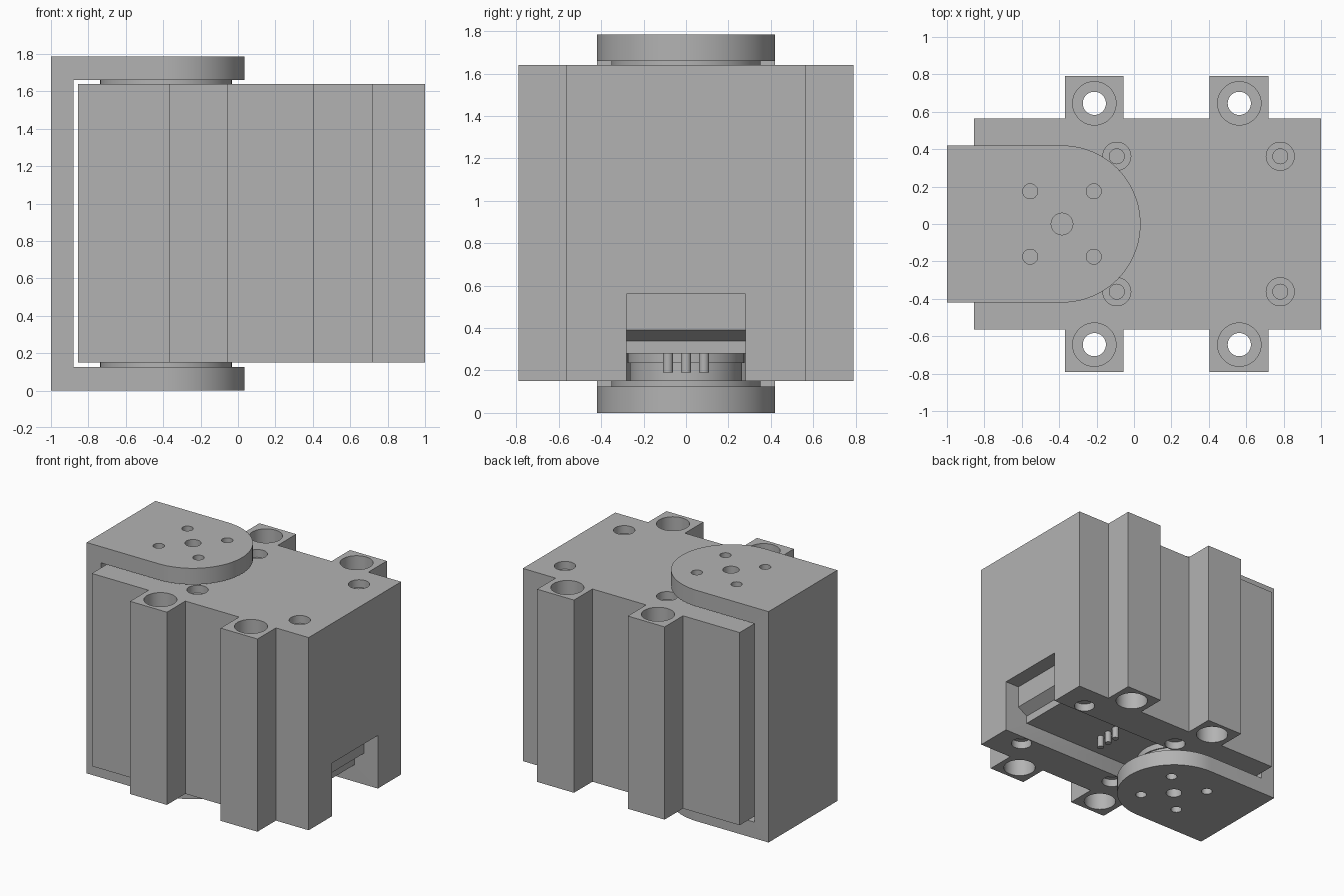
import bpy, bmesh, math
from mathutils import Matrix

cube = bpy.data.objects.get("Cube")
if cube:
    bpy.data.objects.remove(cube, do_unlink=True)

grey = bpy.data.materials.new("plain_grey")
grey.use_nodes = True
COLOUR = (0.45, 0.45, 0.45, 1)
grey.diffuse_color = COLOUR
grey.node_tree.nodes["Principled BSDF"].inputs["Base Color"].default_value = COLOUR

BOTTOM, TOP = 0.15, 1.64      # case height range
HEIGHT = 1.785                # bracket height
AXIS = -0.385                 # x of the output shaft


def finish(name, bm):
    bmesh.ops.recalc_face_normals(bm, faces=bm.faces)
    mesh = bpy.data.meshes.new(name)
    bm.to_mesh(mesh)
    bm.free()
    mesh.materials.append(grey)
    obj = bpy.data.objects.new(name, mesh)
    bpy.context.collection.objects.link(obj)
    return obj


def prism(name, outline, low, high, axis="z"):
    """Extrude an outline along z, or an x-z outline along y."""
    bm = bmesh.new()
    place = (lambda a, b: (a, b, low)) if axis == "z" else (lambda a, b: (a, low, b))
    face = bm.faces.new([bm.verts.new(place(a, b)) for a, b in outline])
    new = bmesh.ops.extrude_face_region(bm, geom=[face])["geom"]
    step = (0, 0, high - low) if axis == "z" else (0, high - low, 0)
    bmesh.ops.translate(bm, vec=step, verts=[v for v in new if isinstance(v, bmesh.types.BMVert)])
    return finish(name, bm)


def cylinder(name, x, y, radius, low, high, sides=48):
    bm = bmesh.new()
    bmesh.ops.create_cone(bm, cap_ends=True, segments=sides, radius1=radius, radius2=radius,
                          depth=high - low, matrix=Matrix.Translation((x, y, (low + high) / 2)))
    return finish(name, bm)


def cut(obj, cutters):
    """Subtract each cutter from the part, then remove the cutters."""
    for c in cutters:
        mod = obj.modifiers.new("cut", "BOOLEAN")
        mod.operation, mod.solver, mod.object = "DIFFERENCE", "EXACT", c
    graph = bpy.context.evaluated_depsgraph_get()
    graph.update()
    mesh = bpy.data.meshes.new_from_object(obj.evaluated_get(graph))
    obj.modifiers.clear()
    obj.data = mesh
    for c in cutters:
        bpy.data.objects.remove(c, do_unlink=True)


def smooth(objects):
    bpy.ops.object.select_all(action="DESELECT")
    for o in objects:
        o.select_set(True)
    bpy.context.view_layer.objects.active = objects[0]
    bpy.ops.object.shade_smooth_by_angle(angle=math.radians(30))


# Case with four mounting ribs
half = [(-0.855, 0.565)]
for x0, x1 in ((-0.37, -0.055), (0.405, 0.72)):
    half += [(x0, 0.565), (x0, 0.79), (x1, 0.79), (x1, 0.565)]
half.append((1.0, 0.565))
case = prism("case", half + [(x, -y) for x, y in reversed(half)], BOTTOM, TOP)

cutters = []
for s in (-1, 1):
    # Mounting holes, counterbored at both ends
    for x in (-0.212, 0.563):
        y = s * 0.645
        cutters += [cylinder("cutter", x, y, 0.062, 0, 2),
                    cylinder("cutter", x, y, 0.116, TOP - 0.15, 2),
                    cylinder("cutter", x, y, 0.116, 0, BOTTOM + 0.15)]
    # Screw sockets, stepped at both ends
    for x in (-0.092, 0.782):
        y = s * 0.362
        for radius, depth in ((0.075, 0.06), (0.04, 0.11)):
            cutters += [cylinder("cutter", x, y, radius, TOP - depth, 2, 32),
                        cylinder("cutter", x, y, radius, 0, BOTTOM + depth, 32)]

# Cable channel along the underside, opening through the end, and shaft pocket
channel = [(1.1, 0.05), (1.1, 0.56), (0.88, 0.56), (0.88, 0.39),
           (0.8, 0.34), (0.8, 0.28), (AXIS, 0.28), (AXIS, 0.05)]
cutters += [prism("cutter", channel, -0.28, 0.28, "y"),
            cylinder("cutter", AXIS, 0, 0.29, 0.05, 0.281)]
cut(case, cutters)

# Connector pins in the channel
pins = [cylinder("connector_pin", 0.25, i * 0.085, 0.024, 0.19, 0.3, 20) for i in (-1, 0, 1)]

# Output shaft and the two horn discs
shaft = cylinder("output_shaft", AXIS, 0, 0.265, 0.14, 0.29, 64)
collar = cylinder("shaft_collar", AXIS, 0, 0.275, 0.235, 0.29, 64)
discs = [cylinder("lower_horn_disc", AXIS, 0, 0.352, 0.12, BOTTOM + 0.002, 64),
         cylinder("upper_horn_disc", AXIS, 0, 0.352, TOP - 0.002, HEIGHT - 0.12, 64)]

# Bracket: a rounded block, hollowed to leave two arms and an end wall
arc = [math.radians(-90 + 180 * i / 40) for i in range(41)]
tongue = [(-1, -0.42)] + [(AXIS + 0.42 * math.cos(a), 0.42 * math.sin(a)) for a in arc] + [(-1, 0.42)]
bracket = prism("bracket", tongue, 0, HEIGHT)
gap = [(-0.88, 0.125), (0.3, 0.125), (0.3, HEIGHT - 0.125), (-0.88, HEIGHT - 0.125)]
holes = [cylinder("cutter", AXIS, 0, 0.058, -0.2, 2, 32)]
holes += [cylinder("cutter", AXIS + i * 0.17, j * 0.175, 0.04, -0.2, 2, 32)
          for i in (-1, 1) for j in (-1, 1)]
cut(bracket, [prism("cutter", gap, -0.6, 0.6, "y")] + holes)

smooth([case, bracket, shaft, collar] + discs + pins)
